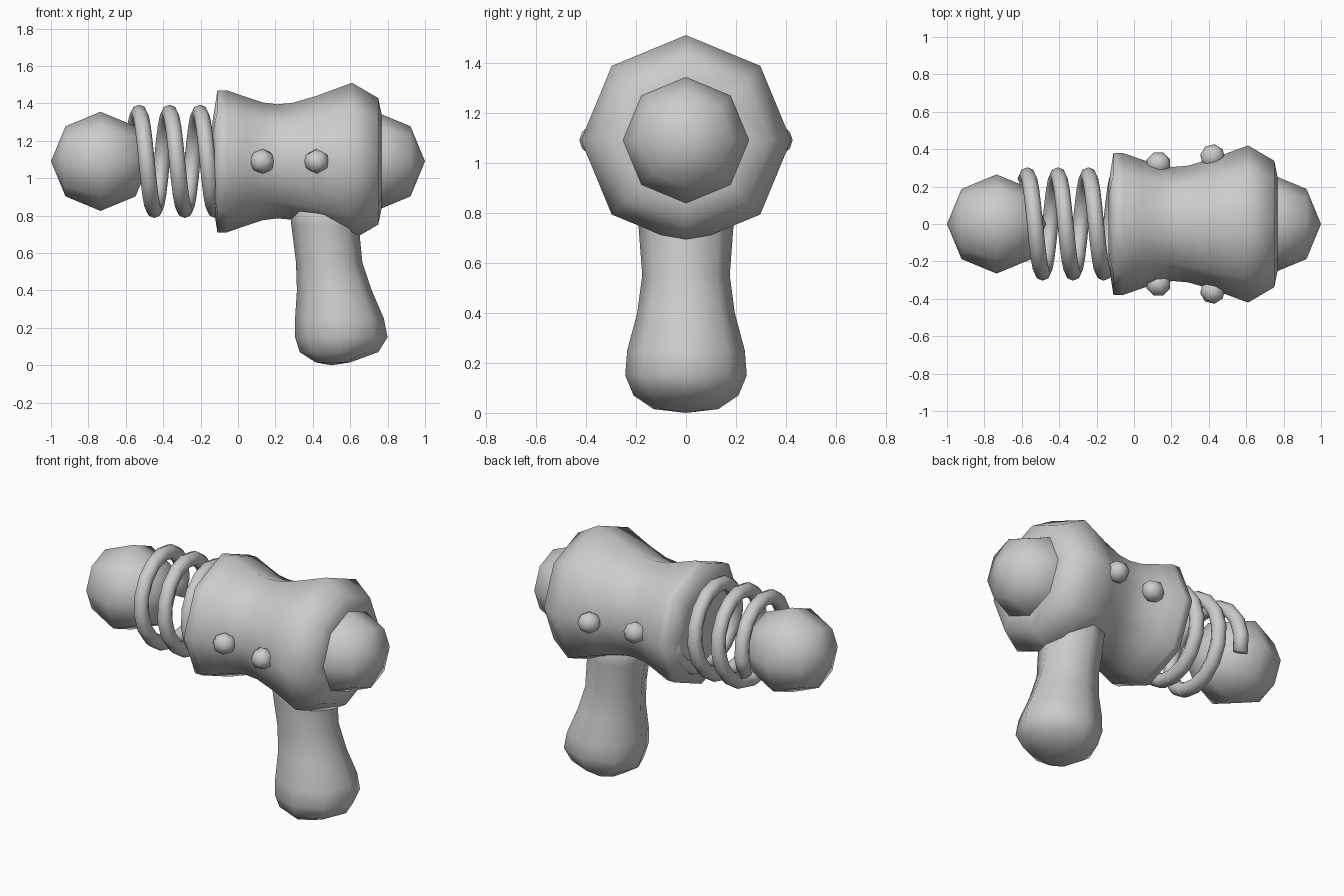
import bpy, bmesh, math
from mathutils import Matrix, Vector

if "Cube" in bpy.data.objects:
    bpy.data.objects.remove(bpy.data.objects["Cube"])

AXIS_Z = 1.09
SIDES = 8

grey = bpy.data.materials.new("plain_grey")
grey.use_nodes = True
grey.diffuse_color = (0.6, 0.6, 0.6, 1)
grey.node_tree.nodes["Principled BSDF"].inputs["Base Color"].default_value = (0.6, 0.6, 0.6, 1)


def finish(name, bm):
    bmesh.ops.recalc_face_normals(bm, faces=bm.faces)
    for face in bm.faces:
        face.smooth = True
    mesh = bpy.data.meshes.new(name)
    bm.to_mesh(mesh)
    bm.free()
    mesh.materials.append(grey)
    obj = bpy.data.objects.new(name, mesh)
    bpy.context.collection.objects.link(obj)
    return obj


def loft(name, rings, start, end):
    """Skin a list of closed rings and fan both ends to a centre point."""
    bm = bmesh.new()
    loops = [[bm.verts.new(p) for p in ring] for ring in rings]
    count = len(loops[0])
    for a, b in zip(loops, loops[1:]):
        for i in range(count):
            j = (i + 1) % count
            bm.faces.new((a[i], a[j], b[j], b[i]))
    for loop, tip in ((loops[0], start), (loops[-1], end)):
        v = bm.verts.new(tip)
        for i in range(count):
            bm.faces.new((loop[i], loop[(i + 1) % count], v))
    return finish(name, bm)


def circle(count=SIDES):
    return [(math.cos(t), math.sin(t)) for t in (math.tau * i / count for i in range(count))]


def ball(name, location, radius, turn=0):
    """Low-poly sphere with its poles along x, turned about z."""
    bm = bmesh.new()
    bmesh.ops.create_uvsphere(bm, u_segments=SIDES, v_segments=4, radius=radius)
    spin = Matrix.Rotation(math.radians(turn), 4, 'Z') @ Matrix.Rotation(math.pi / 2, 4, 'Y')
    bmesh.ops.transform(bm, matrix=Matrix.Translation(location) @ spin, verts=bm.verts)
    return finish(name, bm)


# Barrel body: profile of (x, radius) turned about the long axis
profile = [(-0.135, 0.22), (-0.11, 0.38), (-0.06, 0.38), (0.04, 0.345), (0.13, 0.315),
           (0.21, 0.305), (0.29, 0.312), (0.42, 0.35), (0.61, 0.42), (0.75, 0.338), (0.77, 0.24)]
loft("barrel_body",
     [[(x, r * c, AXIS_Z + r * s) for c, s in circle()] for x, r in profile],
     (-0.135, 0, AXIS_Z), (0.77, 0, AXIS_Z))

# Handle: sections of (height, front edge, rear edge, half width)
sections = [(0.90, 0.27, 0.63, 0.20), (0.75, 0.285, 0.645, 0.19), (0.55, 0.31, 0.665, 0.175),
            (0.40, 0.315, 0.715, 0.195), (0.25, 0.305, 0.78, 0.235), (0.15, 0.305, 0.80, 0.243),
            (0.07, 0.33, 0.75, 0.21), (0.015, 0.415, 0.60, 0.13)]
loft("handle",
     [[((a + b) / 2 + (b - a) / 2 * c, w * s, z) for c, s in circle()] for z, a, b, w in sections],
     (0.46, 0, 0.9), (0.5, 0, 0))

# Muzzle and rear balls
ball("muzzle_ball", (-0.735, 0, AXIS_Z), 0.265)
ball("rear_ball", (0.735, 0, AXIS_Z), 0.265)

# Side buttons, mirrored on both sides
for side, label in ((1, "back"), (-1, "front")):
    ball(f"{label}_button_fore", (0.13, side * 0.32, AXIS_Z), 0.067, 22.5)
    ball(f"{label}_button_aft", (0.42, side * 0.36, AXIS_Z), 0.067, side * 36)

# Coil spring: a round tube swept along a helix about x
PITCH, COIL_R, TUBE_R, STEPS = 0.163, 0.26, 0.043, 16
rings = []
centres = []
first = -1
for i in range(first, STEPS * 3 + 1):
    t = math.tau * i / STEPS
    radial = Vector((0, math.cos(t), math.sin(t)))
    centre = Vector((-0.57 + PITCH * i / STEPS, 0, AXIS_Z)) + COIL_R * radial
    tangent = Vector((PITCH / math.tau, -COIL_R * math.sin(t), COIL_R * math.cos(t))).normalized()
    binormal = tangent.cross(radial)
    rings.append([centre + TUBE_R * (c * radial + s * binormal) for c, s in circle()])
    centres.append(centre)
loft("coil_spring", rings, centres[0], centres[-1])
